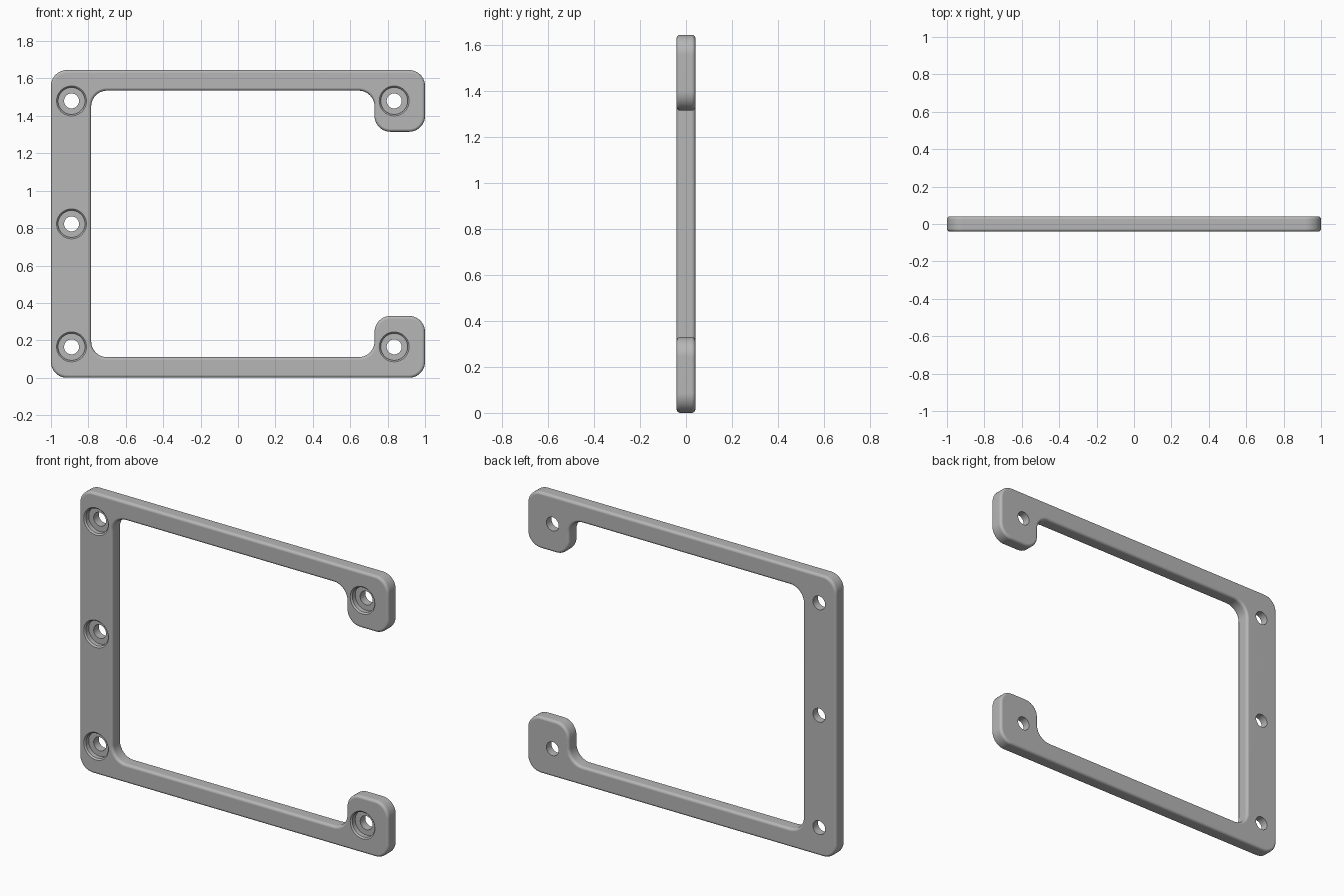
import bpy, bmesh, math
from mathutils import Vector, Matrix

if "Cube" in bpy.data.objects:
    bpy.data.objects.remove(bpy.data.objects["Cube"])

HEIGHT, THICK = 1.645, 0.082
CORNER, RIM = 0.085, 0.016
FRONT = -THICK / 2

grey = bpy.data.materials.new("plain grey")
grey.use_nodes = True
colour = (0.47, 0.47, 0.47, 1)
grey.diffuse_color = colour
grey.node_tree.nodes["Principled BSDF"].inputs["Base Color"].default_value = colour


def make_object(name, bm):
    bmesh.ops.recalc_face_normals(bm, faces=bm.faces)
    mesh = bpy.data.meshes.new(name)
    bm.to_mesh(mesh)
    bm.free()
    mesh.materials.append(grey)
    obj = bpy.data.objects.new(name, mesh)
    bpy.context.collection.objects.link(obj)
    return obj


def rounded(corners, radius, steps=10):
    """Replace every right-angled corner with an arc."""
    points = []
    for i, p in enumerate(corners):
        a = (corners[i - 1] - p).normalized()
        b = (corners[(i + 1) % len(corners)] - p).normalized()
        centre = p + radius * (a + b)
        for k in range(steps + 1):
            t = math.pi / 2 * k / steps
            points.append(centre - radius * (b * math.cos(t) + a * math.sin(t)))
    return points


# C-shaped outline: lower half, mirrored to the upper half
lower = [Vector(p) for p in ((-1, 0), (1, 0), (1, 0.33), (0.73, 0.33), (0.73, 0.11), (-0.785, 0.11))]
upper = [Vector((p.x, HEIGHT - p.y)) for p in reversed(lower)]
outline = rounded(lower + upper, CORNER)

# Plate with softly rounded front and back rims
bm = bmesh.new()
face = bm.faces.new([bm.verts.new((p.x, FRONT, p.y)) for p in outline])
back = bmesh.ops.extrude_face_region(bm, geom=[face], use_keep_orig=True)
bmesh.ops.translate(bm, vec=(0, THICK, 0), verts=[v for v in back["geom"] if isinstance(v, bmesh.types.BMVert)])
bmesh.ops.recalc_face_normals(bm, faces=bm.faces)
rims = [e for e in bm.edges if abs(e.verts[0].co.y - e.verts[1].co.y) < 0.001]
bmesh.ops.bevel(bm, geom=rims, offset=RIM, segments=4, profile=0.5, affect='EDGES', clamp_overlap=False)
frame = make_object("mounting_frame", bm)

# Stepped cutters for the recessed screw holes: (radius, y)
step = FRONT + 0.035
profile = [(0.08, FRONT - 0.02), (0.08, FRONT), (0.072, FRONT + 0.008),
           (0.072, step), (0.04, step), (0.04, 0.1)]
holes = [(-0.89, 0.165), (-0.89, HEIGHT / 2), (-0.89, HEIGHT - 0.165),
         (0.835, 0.165), (0.835, HEIGHT - 0.165)]
SIDES = 40
bm = bmesh.new()
for x, z in holes:
    rings = []
    for r, y in profile:
        angles = [2 * math.pi * k / SIDES for k in range(SIDES)]
        rings.append([bm.verts.new((x + r * math.cos(t), y, z + r * math.sin(t))) for t in angles])
    bm.faces.new(rings[0])
    bm.faces.new(rings[-1])
    for low, high in zip(rings, rings[1:]):
        for k in range(SIDES):
            n = (k + 1) % SIDES
            bm.faces.new((low[k], low[n], high[n], high[k]))
cutter = make_object("screw_hole_cutter", bm)
cutter.hide_render = True

# Cut the holes, then drop the cutter
bpy.ops.object.select_all(action='DESELECT')
frame.select_set(True)
bpy.context.view_layer.objects.active = frame
cut = frame.modifiers.new("screw holes", 'BOOLEAN')
cut.operation = 'DIFFERENCE'
cut.solver = 'EXACT'
cut.object = cutter
bpy.ops.object.modifier_apply(modifier=cut.name)
bpy.data.objects.remove(cutter)

# Smooth curves with crisp flats
bpy.ops.object.shade_smooth_by_angle(angle=math.radians(35))
weighted = frame.modifiers.new("flat normals", 'WEIGHTED_NORMAL')
weighted.keep_sharp = True
